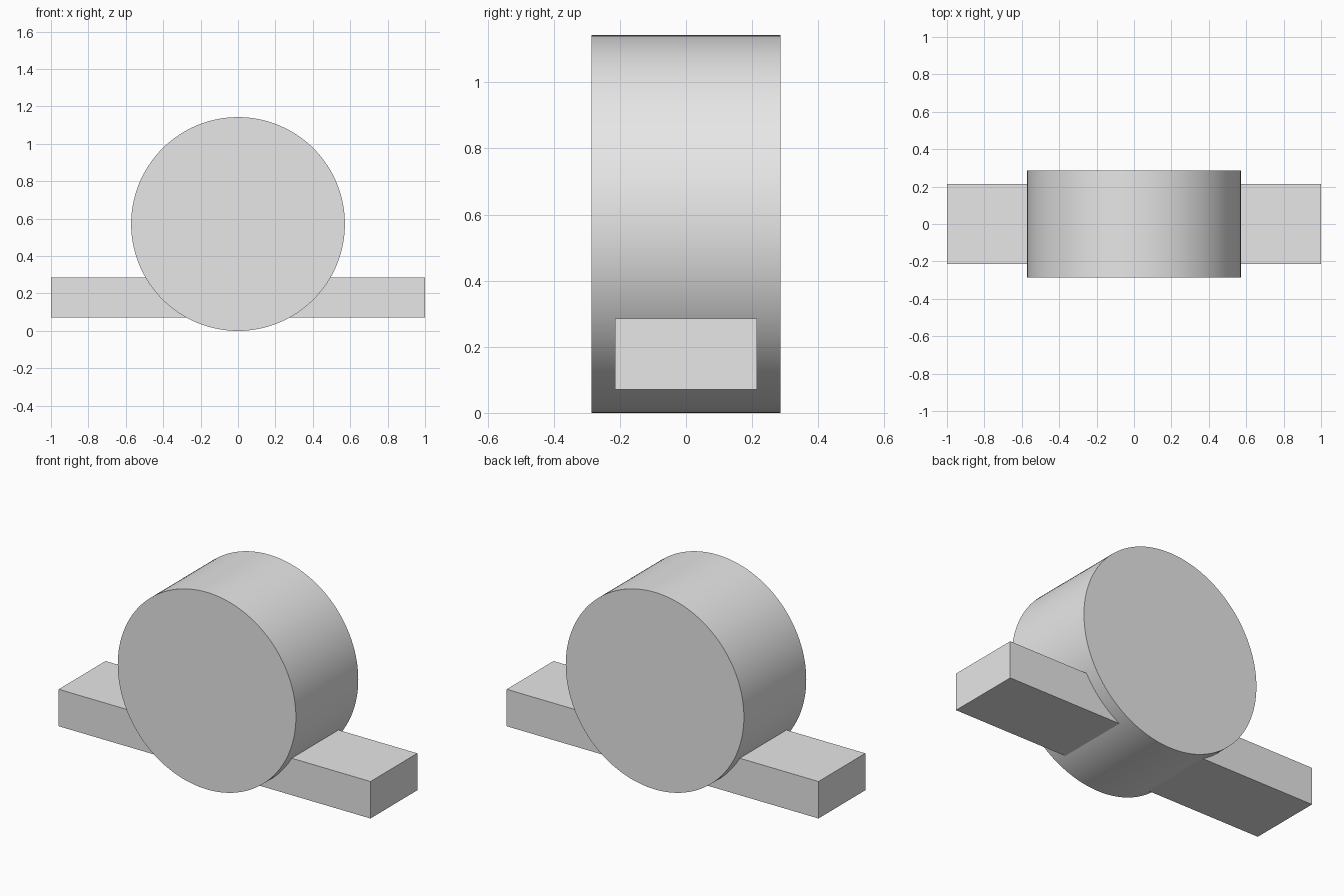
import bpy
import math

cube = bpy.data.objects.get("Cube")
if cube:
    bpy.data.objects.remove(cube, do_unlink=True)

UNIT = 1 / 7  # the bar is 14 units long

grey = bpy.data.materials.new("light grey")
grey.use_nodes = True
colour = (0.8, 0.8, 0.8, 1)
grey.diffuse_color = colour
grey.node_tree.nodes["Principled BSDF"].inputs["Base Color"].default_value = colour


def finish(name):
    obj = bpy.context.object
    obj.name = obj.data.name = name
    obj.data.materials.append(grey)
    bpy.ops.object.transform_apply(location=False, rotation=True, scale=True)
    return obj


# Round drum with its axis running front to back
bpy.ops.mesh.primitive_cylinder_add(
    vertices=128, radius=4 * UNIT, depth=4 * UNIT,
    location=(0, 0, 4 * UNIT), rotation=(math.pi / 2, 0, 0))
finish("drum")
bpy.ops.object.shade_smooth_by_angle(angle=math.radians(30))

# Flat bar passing through the lower part of the drum
bpy.ops.mesh.primitive_cube_add(size=1, location=(0, 0, 1.25 * UNIT))
bpy.context.object.scale = (14 * UNIT, 3 * UNIT, 1.5 * UNIT)
finish("cross_bar")
